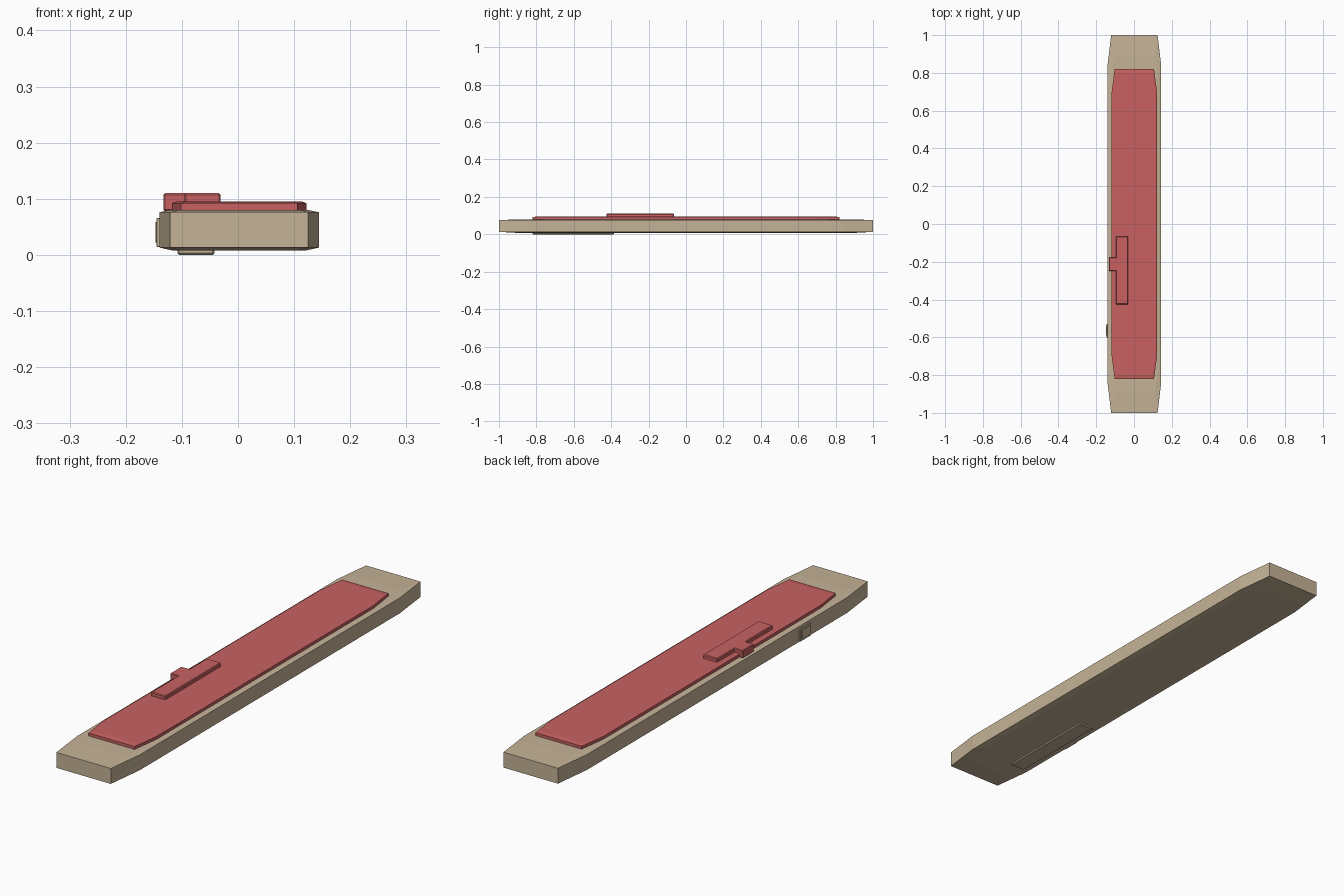
import bpy
import bmesh

if "Cube" in bpy.data.objects:
    bpy.data.objects.remove(bpy.data.objects["Cube"], do_unlink=True)


def material(name, rgb):
    m = bpy.data.materials.new(name)
    m.use_nodes = True
    m.diffuse_color = (*rgb, 1)
    m.node_tree.nodes["Principled BSDF"].inputs["Base Color"].default_value = (*rgb, 1)
    return m


tan = material("tan", (0.56, 0.45, 0.31))
red = material("red", (0.58, 0.12, 0.12))


def finish(name, bm, mat):
    bmesh.ops.recalc_face_normals(bm, faces=bm.faces)
    mesh = bpy.data.meshes.new(name)
    bm.to_mesh(mesh)
    bm.free()
    mesh.materials.append(mat)
    ob = bpy.data.objects.new(name, mesh)
    bpy.context.collection.objects.link(ob)
    return ob


def loft(name, layers, cx, mat):
    """Stack of tapered eight-sided outlines: z, half width, end half width, taper start, half length."""
    bm = bmesh.new()
    rings = []
    for z, w, e, t, l in layers:
        pts = [(e, -l), (w, -t), (w, t), (e, l), (-e, l), (-w, t), (-w, -t), (-e, -l)]
        rings.append([bm.verts.new((cx + x, y, z)) for x, y in pts])
    for a, b in zip(rings, rings[1:]):
        for i in range(len(a)):
            j = (i + 1) % len(a)
            bm.faces.new((a[i], a[j], b[j], b[i]))
    bm.faces.new(rings[0])
    bm.faces.new(rings[-1])
    return finish(name, bm, mat)


def box(name, lo, hi, mat, bevel=0.003):
    bm = bmesh.new()
    bmesh.ops.create_cube(bm, size=1)
    for v in bm.verts:
        v.co = [(a + b) / 2 + c * (b - a) for a, b, c in zip(lo, hi, v.co)]
    bmesh.ops.bevel(bm, geom=bm.edges[:], offset=bevel, segments=1, affect='EDGES')
    return finish(name, bm, mat)


# Long tapered body with shallow crowned top and underside
loft("body", [(0.008, 0.12, 0.105, 0.78, 0.91),
              (0.013, 0.142, 0.123, 0.84, 1.0),
              (0.076, 0.142, 0.123, 0.84, 1.0),
              (0.08, 0.123, 0.108, 0.78, 0.89)], 0.002, tan)

# Raised cover plate
loft("cover_plate", [(0.078, 0.12, 0.104, 0.7, 0.82),
                     (0.092, 0.12, 0.104, 0.7, 0.82),
                     (0.095, 0.112, 0.097, 0.68, 0.8)], 0.002, red)

# T-shaped catch: long bar, arm and lip hanging over the plate edge
box("catch_bar", (-0.096, -0.425, 0.09), (-0.031, -0.065, 0.11), red)
box("catch_arm", (-0.133, -0.25, 0.078), (-0.09, -0.177, 0.11), red)

# Small side button: rim with a raised centre
box("side_button_rim", (-0.145, -0.602, 0.014), (-0.13, -0.53, 0.066), tan, 0.001)
box("side_button", (-0.147, -0.592, 0.021), (-0.13, -0.54, 0.059), tan, 0.001)

# Rail under the body
box("underside_rail", (-0.108, -0.82, 0.0), (-0.042, -0.385, 0.012), tan)
